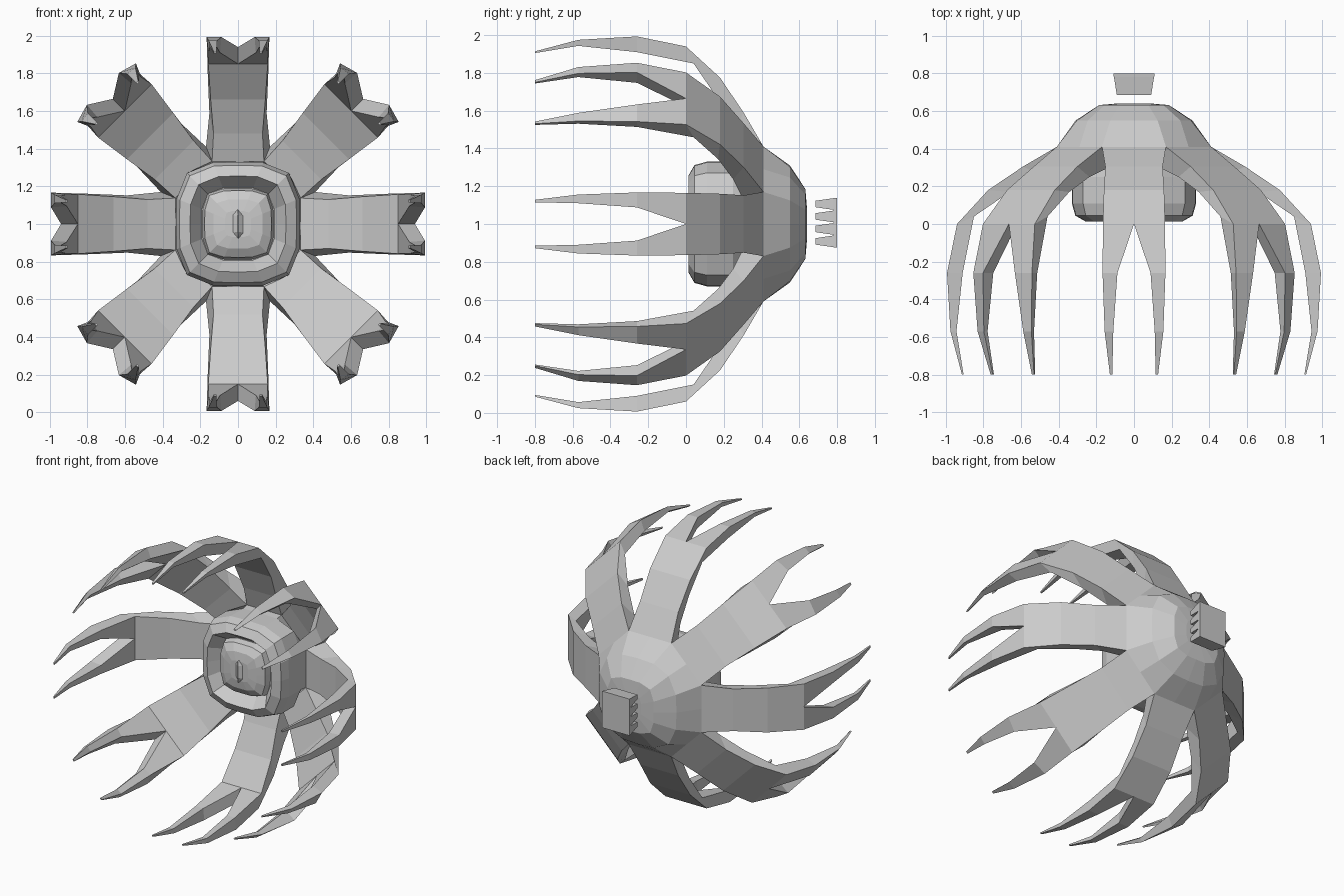
import bpy, bmesh, math

cube = bpy.data.objects.get("Cube")
if cube:
    bpy.data.objects.remove(cube, do_unlink=True)

grey = bpy.data.materials.new("plain_grey")
grey.use_nodes = True
colour = (0.6, 0.6, 0.6, 1)
grey.diffuse_color = colour
grey.node_tree.nodes["Principled BSDF"].inputs["Base Color"].default_value = colour


def loft(bm, rings, cap_start=True, cap_end=True):
    """Skin a list of rings that all have the same number of points."""
    loops = [[bm.verts.new(p) for p in ring] for ring in rings]
    count = len(loops[0])
    for a, b in zip(loops, loops[1:]):
        for i in range(count):
            j = (i + 1) % count
            bm.faces.new((a[i], a[j], b[j], b[i]))
    if cap_start:
        bm.faces.new(loops[0])
    if cap_end:
        bm.faces.new(loops[-1])


def finish(name, bm):
    bmesh.ops.remove_doubles(bm, verts=bm.verts, dist=0.0005)
    bmesh.ops.recalc_face_normals(bm, faces=bm.faces)
    mesh = bpy.data.meshes.new(name)
    bm.to_mesh(mesh)
    bm.free()
    mesh.materials.append(grey)
    obj = bpy.data.objects.new(name, mesh)
    bpy.context.collection.objects.link(obj)
    return obj


def rounded_ring(half, y, power=3.5):
    """Rounded square around the y axis."""
    pts = []
    for k in range(16):
        a = k * math.pi / 8
        c, s = math.cos(a), math.sin(a)
        r = half / (abs(c) ** power + abs(s) ** power) ** (1 / power)
        pts.append((r * c, y, 1 + r * s))
    return pts


def octagon_ring(half, y):
    """Octagon with a point halfway along each side."""
    pts = []
    for k in range(16):
        a = k * math.pi / 8
        r = half / math.cos(math.pi / 8) if k % 2 else half
        pts.append((r * math.cos(a), y, 1 + r * math.sin(a)))
    return pts


# Back shell that carries the arms
bm = bmesh.new()
loft(bm, [octagon_ring(0.41, 0.41), rounded_ring(0.31, 0.55, 3),
          rounded_ring(0.185, 0.632, 4), rounded_ring(0.09, 0.64, 4)], cap_start=False)
finish("back_shell", bm)

# Eye socket and eyeball: outer wall, rim, inner wall, then the bulging eye
bm = bmesh.new()
socket = [(0.33, 0.25), (0.33, 0.11), (0.312, 0.045), (0.255, 0.012), (0.195, 0.1)]
eye = [(0.188, 0.1), (0.177, 0.055), (0.13, 0.025), (0.07, 0.015)]
loft(bm, [octagon_ring(0.333, 0.30)] + [rounded_ring(h, y) for h, y in socket]
     + [rounded_ring(h, y, 4.5) for h, y in eye], cap_start=False)
finish("eye_and_socket", bm)

# Slit pupil with a raised centre ridge
bm = bmesh.new()
outline = [(0, 0.08), (0.03, 0.045), (0.03, -0.045), (0, -0.08), (-0.03, -0.045), (-0.03, 0.045)]
loft(bm, [[(x, 0.018, 1 + z) for x, z in outline],
          [(x * 0.05, -0.003, 1 + z * 0.95) for x, z in outline]], cap_start=False)
finish("pupil", bm)

# Arm stations: outer radius, y, half width; inner radius, y, half width;
# then how much wider the outer and inner faces are on diagonal arms
PALM = [(0.41, 0.41, 0.170, 0.33, 0.30, 0.138, 1.0, 1.0),
        (0.59, 0.305, 0.152, 0.48, 0.25, 0.130, 1.08, 1.12),
        (0.775, 0.18, 0.160, 0.66, 0.17, 0.145, 1.12, 1.2),
        (0.94, 0.0, 0.165, 0.85, 0.04, 0.158, 1.18, 1.27)]
# Finger sections: y, then (radius, lateral) of outer near, outer far, inner far, inner near
STRAIGHT = [(-0.26, (0.993, 0.088), (0.993, 0.167), (0.91, 0.157), (0.91, 0.095)),
            (-0.57, (0.975, 0.11), (0.975, 0.156), (0.943, 0.15), (0.943, 0.115)),
            (-0.8, (0.914, 0.115), (0.914, 0.128), (0.905, 0.128), (0.905, 0.115))]
DIAGONAL = [(-0.26, (1.015, 0.12), (0.987, 0.22), (0.915, 0.188), (0.93, 0.127)),
            (-0.57, (0.98, 0.148), (0.973, 0.202), (0.943, 0.192), (0.95, 0.15)),
            (-0.8, (0.914, 0.147), (0.914, 0.163), (0.905, 0.163), (0.905, 0.147))]


def build_arm(name, index):
    angle = index * math.pi / 4
    diagonal = index % 2
    c, s = math.cos(angle), math.sin(angle)

    def place(r, lateral, y):
        return (r * s + lateral * c, y, 1 + r * c - lateral * s)

    bm = bmesh.new()
    rings = []
    for ro, yo, wo, ri, yi, wi, outer, inner in PALM:
        if diagonal:
            wo, wi = wo * outer, wi * inner
        rings.append([place(ro, -wo, yo), place(ro, wo, yo),
                      place(ri, wi, yi), place(ri, -wi, yi)])
    loft(bm, rings, False, False)
    # Two tapering fingers start at the split palm end
    for side in (-1, 1):
        fingers = [[place(ro, 0, yo), place(ro, wo * side, yo),
                    place(ri, wi * side, yi), place(ri, 0, yi)]]
        for y, *corners in (DIAGONAL if diagonal else STRAIGHT):
            fingers.append([place(r, lateral * side, y) for r, lateral in corners])
        loft(bm, fingers, False, True)
    finish(name, bm)


ARMS = ["top", "upper_left", "left", "lower_left",
        "bottom", "lower_right", "right", "upper_right"]
for i, label in enumerate(ARMS):
    build_arm(label + "_arm", i)


# Separate toothed block behind the shell
def rect(hx, hz, y, z):
    return [(-hx, y, z - hz), (hx, y, z - hz), (hx, y, z + hz), (-hx, y, z + hz)]


bm = bmesh.new()
loft(bm, [rect(0.11, 0.132, 0.80, 1.007), rect(0.107, 0.13, 0.78, 1.007)])
finish("block_plate", bm)
bm = bmesh.new()
for i in range(4):
    z = 0.908 + i * 0.066
    loft(bm, [rect(0.107, 0.031, 0.782, z), rect(0.091, 0.017, 0.685, z)])
finish("block_teeth", bm)
